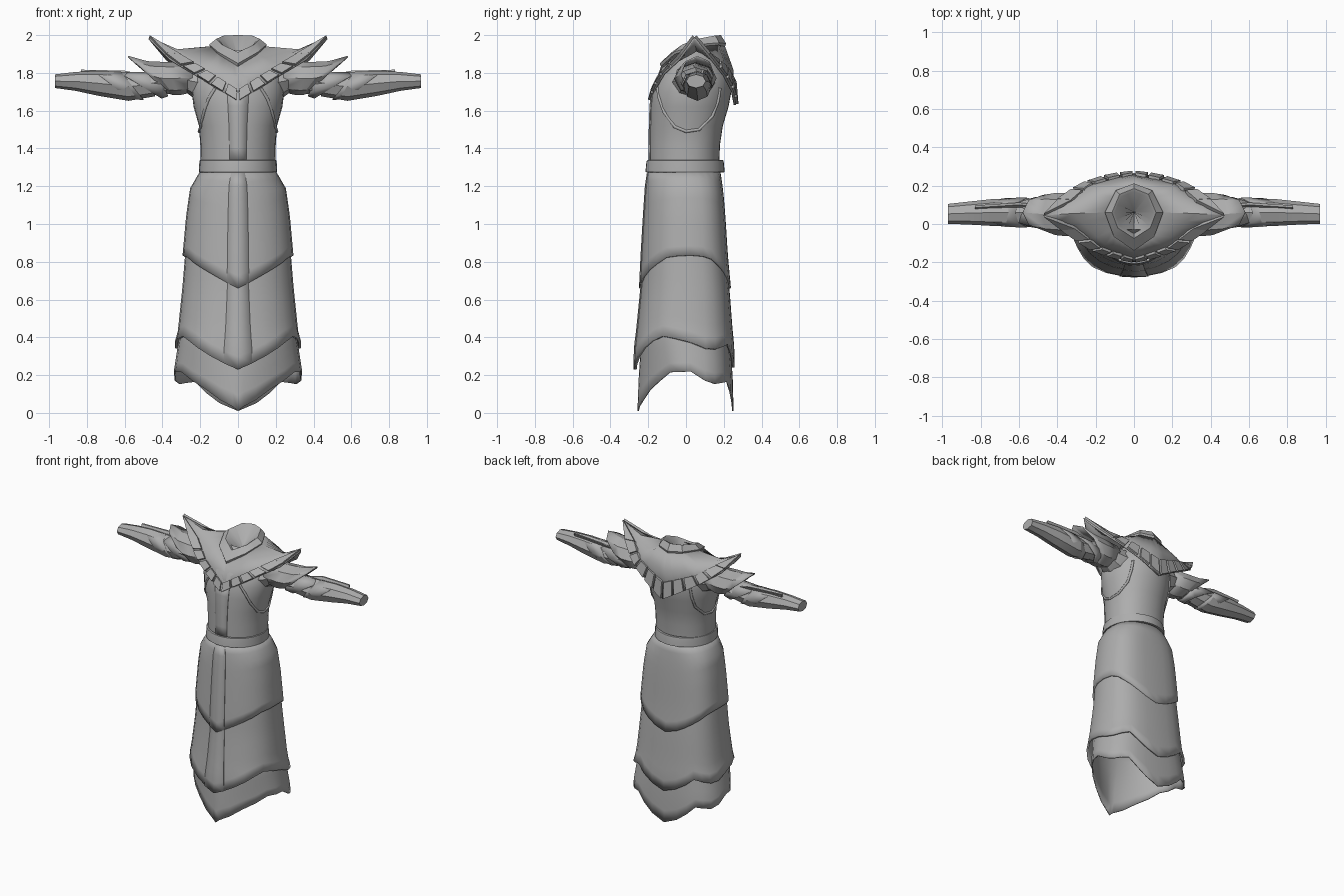
import bpy, math
from mathutils import Vector

if "Cube" in bpy.data.objects:
    bpy.data.objects.remove(bpy.data.objects["Cube"])

cloth = bpy.data.materials.new("grey_cloth")
cloth.diffuse_color = (0.42, 0.42, 0.42, 1)
cloth.use_nodes = True
cloth.node_tree.nodes["Principled BSDF"].inputs["Base Color"].default_value = cloth.diffuse_color


def finish(ob, thick=0, mirror=False, offset=-1, angle=32):
    ob.data.materials.append(cloth)
    if thick:
        m = ob.modifiers.new("thickness", 'SOLIDIFY')
        m.thickness, m.offset = thick, offset
    if mirror:
        ob.modifiers.new("mirror", 'MIRROR')
    bpy.ops.object.select_all(action='DESELECT')
    ob.select_set(True)
    bpy.context.view_layer.objects.active = ob
    bpy.ops.object.shade_smooth_by_angle(angle=math.radians(angle))
    return ob


def loft(name, rings, closed=True, caps=(False, False), **kw):
    """Skin a list of equally long point rings."""
    n = len(rings[0])
    verts = [p for r in rings for p in r]
    faces = []
    for i in range(len(rings) - 1):
        for j in range(n if closed else n - 1):
            k = (j + 1) % n
            faces.append((i * n + j, i * n + k, (i + 1) * n + k, (i + 1) * n + j))
    if caps[0]:
        faces.append(tuple(range(n))[::-1])
    if caps[1]:
        faces.append(tuple((len(rings) - 1) * n + j for j in range(n)))
    me = bpy.data.meshes.new(name)
    me.from_pydata([tuple(p) for p in verts], [], faces)
    ob = bpy.data.objects.new(name, me)
    bpy.context.collection.objects.link(ob)
    bpy.ops.object.select_all(action='DESELECT')
    ob.select_set(True)
    bpy.context.view_layer.objects.active = ob
    bpy.ops.object.mode_set(mode='EDIT')
    bpy.ops.mesh.select_all(action='SELECT')
    bpy.ops.mesh.normals_make_consistent(inside=False)
    bpy.ops.object.mode_set(mode='OBJECT')
    return finish(ob, **kw)


def table(rows, x):
    """Linear interpolation in rows of (key, values...)."""
    rows = sorted(rows)
    if x <= rows[0][0]:
        return rows[0][1:]
    for a, b in zip(rows, rows[1:]):
        if x <= b[0]:
            f = (x - a[0]) / (b[0] - a[0])
            return tuple(p + (q - p) * f for p, q in zip(a[1:], b[1:]))
    return rows[-1][1:]


# Body sections: height, half width, front depth, back depth,
# front and back roundness (1 = ellipse, less = boxy, more = pointed)
TORSO = [(1.30, .198, .195, .175, 1, .9), (1.42, .20, .195, .18, 1, .9), (1.52, .207, .193, .195, 1, .9),
         (1.62, .235, .19, .225, 1, .95), (1.70, .245, .18, .24, 1, 1), (1.78, .235, .15, .235, 1, 1),
         (1.86, .17, .08, .18, 1, 1), (1.92, .10, .03, .14, 1, 1)]
UPPER = [(.66, .300, .245, .238, .95, .68), (.83, .294, .237, .222, .95, .68),
         (1.05, .274, .224, .208, .95, .68), (1.20, .252, .214, .195, .95, .7),
         (1.25, .217, .207, .185, 1, .8), (1.29, .195, .2, .18, 1, .9)]
MIDDLE = [(.23, .345, .275, .257, .88, .7), (.35, .343, .272, .257, .88, .7),
          (.42, .320, .262, .248, .9, .7), (.66, .295, .238, .23, .95, .7), (.9, .275, .222, .205, .95, .7)]
LOWER = [(.01, .350, .257, .252, 1.35, .68), (.2, .343, .25, .247, 1.3, .68),
         (.4, .312, .235, .232, 1.02, .72), (.5, .295, .225, .22, 1, .75)]
ANGLES = [0, 9, 22, 36, 50, 64, 78, 92, 106, 120, 134, 147, 159, 171, 180]
AROUND = ANGLES + [-a for a in ANGLES[-2:0:-1]]


def body(rows, z, a, out=0.0):
    rx, yf, yb, ef, eb = table(rows, z)
    s, c = math.sin(math.radians(a)), math.cos(math.radians(a))
    e = ef if c > 0 else eb
    s, c = math.copysign(abs(s) ** e, s), math.copysign(abs(c) ** e, c)
    return ((rx + out) * s, -(yf + out) * c if c > 0 else -(yb + out) * c, z)


def garment(name, rows, top, hem, angles, steps=9, out=0, **kw):
    rings = []
    for i in range(steps + 1):
        f = i / steps
        rings.append([body(rows, top + (table(hem, abs(a))[0] - top) * f, a, out) for a in angles])
    return loft(name, rings, closed=len(angles) > 9, **kw)


# Tiered skirt with pointed hems, plus a thin front strip on the upper tiers
HEM_U = [(0, .66), (30, .745), (65, .825), (90, .835), (115, .825), (150, .745), (180, .66)]
HEM_M = [(0, .23), (36, .345), (60, .41), (85, .39), (112, .33), (147, .365), (180, .24)]
HEM_L = [(0, .01), (22, .068), (36, .125), (64, .215), (92, .22), (112, .15), (147, .165), (180, .01)]
garment("upper_skirt", UPPER, 1.29, HEM_U, AROUND, thick=.018)
garment("middle_skirt", MIDDLE, .9, HEM_M, AROUND, thick=.014)
garment("lower_skirt", LOWER, .5, HEM_L, AROUND, steps=6, thick=.008)
STRIP = [-10, 0, 10]
garment("upper_front_strip", UPPER, 1.27, HEM_U, STRIP, out=.004, thick=.006)
garment("middle_front_strip", MIDDLE, .85, HEM_M, STRIP, out=.004, thick=.006)

# Torso with front strip
loft("torso", [[body(TORSO, r[0], a) for a in AROUND] for r in TORSO])
garment("chest_strip", TORSO, 1.70, [(0, 1.33)], [-13, 0, 13], steps=5, out=.004, thick=.006)

# Belt: rounded band
belt = [(1.272, .196, .196), (1.275, .208, .21), (1.325, .205, .205), (1.337, .204, .202), (1.34, .192, .19)]
loft("belt", [[(rx * math.sin(math.radians(a)), -.005 - ry * math.cos(math.radians(a)), z)
               for a in AROUND] for z, rx, ry in belt], thick=.004)

# Armhole trim following the torso side
crv = bpy.data.curves.new("armhole_trim", 'CURVE')
crv.dimensions, crv.bevel_depth, crv.bevel_resolution = '3D', .009, 1
path = [(-.15, 1.72), (-.14, 1.66), (-.115, 1.59), (-.06, 1.515), (0, 1.49),
        (.07, 1.50), (.14, 1.57), (.17, 1.65), (.18, 1.72)]
sp = crv.splines.new('POLY')
sp.points.add(len(path) - 1)
for p, (y, z) in zip(sp.points, path):
    rx, yf, yb, ef, eb = table(TORSO, z)
    r, e = (yf, ef) if y < 0 else (yb, eb)
    p.co = (rx * max(0, 1 - abs(y / r) ** (2 / e)) ** (e / 2), y, z, 1)
trim = bpy.data.objects.new("armhole_trim", crv)
bpy.context.collection.objects.link(trim)
crv.materials.append(cloth)
trim.modifiers.new("mirror", 'MIRROR')

# Mantle outlines, each running over the right half from front to back
BASE = [(0, -.13, 1.84), (.10, -.06, 1.90), (.145, .06, 1.94), (.09, .17, 1.95), (0, .205, 1.945)]
MID = [(0, -.165, 1.745), (.15, -.11, 1.835), (.32, .055, 1.925), (.2, .2, 1.87), (0, .25, 1.82)]
EDGE = [(0, -.19, 1.65), (.12, -.165, 1.725), (.24, -.12, 1.80), (.36, -.04, 1.875), (.47, .045, 1.99),
        (.38, .14, 1.875), (.27, .205, 1.79), (.13, .25, 1.705), (0, .265, 1.63)]


def sample(line, t):
    return Vector(table([(i / (len(line) - 1), *p) for i, p in enumerate(line)], t))


def full_ring(line, n=16):
    half = [sample(line, i / n) for i in range(n + 1)]
    return half + [Vector((-p.x, p.y, p.z)) for p in half[-2:0:-1]]


loft("mantle", [full_ring(l) for l in (BASE, MID, EDGE)], thick=.012, angle=40)


# Border plates: square tiles near the tips, long pointed leaves to the shoulders
def plate(name, t0, t1, w0, w1):
    a, b = sample(EDGE, t0), sample(EDGE, t1)
    d, c = a.lerp(sample(MID, t0), w0), b.lerp(sample(MID, t1), w1)
    nrm = (b - a).cross(d - a).normalized()
    if nrm.dot(a - Vector((0, .04, 1.7))) < 0:
        nrm = -nrm
    rings = [[p + nrm * h for p in (a, b, c, d)] for h in (-.008, .014)]
    loft(name, rings, caps=(True, True), mirror=True, angle=20)


for side in (0, 1):
    for i in range(4):
        t0, t1 = .008 + i * .077, .070 + i * .077
        if side:
            t0, t1 = 1 - t0, 1 - t1
        plate("mantle_tile", t0, t1, .62, .62)
    plate("shoulder_leaf", abs(side - .315), abs(side - .40), .62, .58)
    plate("shoulder_leaf_tip", abs(side - .40), abs(side - .499), .58, .03)

# Standing collar with a funnel-shaped neck opening
TOP = [(0, -.075, 1.91), (.085, -.02, 1.95), (.115, .06, 1.98), (.075, .155, 1.998), (0, .185, 2.0)]


def shift(line, s, dz):
    return [(x * s, .06 + (y - .06) * s, z + dz) for x, y, z in line]


loft("collar", [full_ring(l, 8) for l in (shift(BASE, .98, -.02), shift(BASE, 1.05, .01), TOP,
                                          shift(TOP, .88, -.006), shift(TOP, .02, -.11))],
     caps=(False, True), angle=30)


# Arms: eight-sided sections, each optionally slanted along the arm
def arm(name, rows, n=8, **kw):
    rings = []
    for x, slant, yc, ry, zc, rz in rows:
        rings.append([(x + slant * math.cos(q), yc + ry * math.sin(q), zc + rz * math.cos(q))
                      for q in (2 * math.pi * j / n for j in range(n))])
    return loft(name, rings, mirror=True, angle=25, **kw)


arm("sleeve", [(.17, 0, .035, .12, 1.745, .105), (.24, 0, .04, .105, 1.755, .085),
               (.28, 0, .045, .09, 1.765, .064), (.36, 0, .05, .09, 1.76, .07),
               (.46, 0, .055, .078, 1.745, .064)])
arm("shoulder_cuff", [(.24, .0, .045, .10, 1.775, .078), (.35, .04, .048, .112, 1.77, .088),
                      (.41, .07, .052, .11, 1.772, .09), (.475, .105, .06, .092, 1.79, .1)], thick=.008)
arm("elbow_cuff", [(.40, .03, .053, .080, 1.742, .066), (.515, .11, .06, .081, 1.733, .069)], thick=.005)
arm("forearm", [(.44, 0, .055, .074, 1.74, .064), (.58, 0, .06, .076, 1.728, .076),
                (.74, 0, .06, .07, 1.745, .066), (.86, 0, .057, .06, 1.755, .05),
                (.97, 0, .053, .052, 1.756, .036)], caps=(False, True))
arm("forearm_guard", [(.56, .06, .06, .078, 1.731, .076), (.67, .09, .06, .076, 1.737, .071)], thick=.005)

# Thin fin along the top of the forearm
fin = [(.5, .09, 1.79), (.6, .1, 1.812), (.83, .085, 1.817), (.83, .075, 1.79), (.5, .075, 1.76)]
loft("forearm_fin", [[(x, y + d, z) for x, y, z in fin] for d in (0, .012)],
     caps=(True, True), mirror=True)
